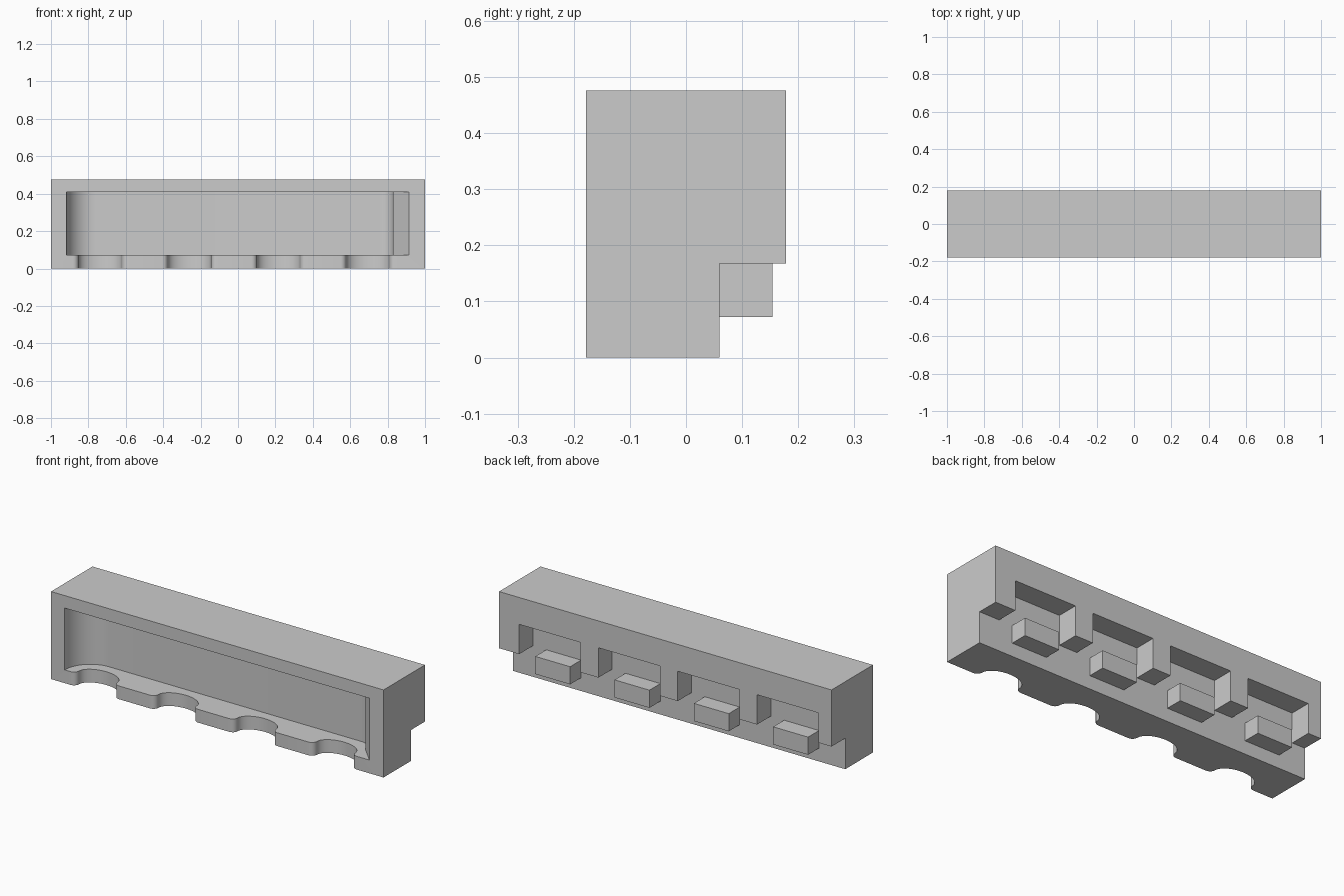
import bpy, math
from math import sin, cos, pi

cube = bpy.data.objects.get("Cube")
if cube:
    bpy.data.objects.remove(cube, do_unlink=True)

grey = bpy.data.materials.new("plain_grey")
grey.use_nodes = True
tone = (0.6, 0.6, 0.6, 1)
grey.diffuse_color = tone
grey.node_tree.nodes["Principled BSDF"].inputs["Base Color"].default_value = tone

FRONT, BACK, STEP = -0.178, 0.178, 0.06
TOP, SHELF, FLOOR = 0.476, 0.168, 0.072
CENTRES = [-0.737 + 0.477 * i for i in range(4)]


def prism(name, points, low, high, axis="z"):
    """Extrude an outline: (x, y) along z, or (y, z) along x."""
    place = (lambda p, t: (*p, t)) if axis == "z" else (lambda p, t: (t, *p))
    n = len(points)
    verts = [place(p, t) for t in (low, high) for p in points]
    faces = [list(range(n))[::-1], list(range(n, 2 * n))]
    faces += [(i, (i + 1) % n, n + (i + 1) % n, n + i) for i in range(n)]
    mesh = bpy.data.meshes.new(name)
    mesh.from_pydata(verts, [], faces)
    mesh.materials.append(grey)
    obj = bpy.data.objects.new(name, mesh)
    bpy.context.collection.objects.link(obj)
    return obj


def box(name, x0, x1, y0, y1, z0, z1):
    return prism(name, [(x0, y0), (x1, y0), (x1, y1), (x0, y1)], z0, z1)


def arc(cx, cy, rx, ry, start, end, steps):
    angles = [math.radians(start + (end - start) * i / steps) for i in range(steps + 1)]
    return [(cx + rx * cos(a), cy + ry * sin(a)) for a in angles]


def cut(target, cutter):
    mod = target.modifiers.new("cut", "BOOLEAN")
    mod.operation, mod.solver, mod.object = "DIFFERENCE", "EXACT", cutter
    bpy.context.view_layer.objects.active = target
    bpy.ops.object.modifier_apply(modifier=mod.name)
    bpy.data.objects.remove(cutter, do_unlink=True)


# Main bar, stepped in along the lower back
body = prism("body", [(FRONT, 0), (STEP, 0), (STEP, SHELF), (BACK, SHELF),
                      (BACK, TOP), (FRONT, TOP)], -1, 1, "x")

# Long front recess: round left end, small round and chamfer at the right end
outside = FRONT - 0.05
deep = FRONT + 0.155
outline = [(-0.918, outside), (0.915, outside), (0.915, FRONT), (0.83, FRONT + 0.088)]
outline += arc(0.76, deep - 0.067, 0.07, 0.067, 0, 90, 8)[1:]
outline += arc(-0.76, FRONT, 0.158, 0.155, 90, 180, 16)
cut(body, prism("recess_cutter", outline, FLOOR, 0.408))

# Scallops with rounded lips in the front ledge
for c in CENTRES:
    lip = 0.03
    left = arc(c - 0.145, FRONT + lip, lip, lip, -90, 0, 6)
    right = arc(c + 0.145, FRONT + lip, lip, lip, 180, 270, 6)
    bowl = arc(c, FRONT + lip, 0.115, 0.07, 180, 0, 20)[1:-1]
    edge = [(c - 0.145, outside)] + left + bowl + right + [(c + 0.145, outside)]
    cut(body, prism("scallop_cutter", edge[::-1], -0.05, FLOOR + 0.02))

# Back pockets, open below, each with a peg under it
for i, c in enumerate(CENTRES):
    cut(body, box("pocket_cutter", c - 0.185, c + 0.185, STEP, BACK + 0.05, 0.1, 0.33))
    box(f"peg_{i + 1}", c - 0.105, c + 0.105, STEP - 0.01, 0.154, 0.072, SHELF)

bpy.ops.object.select_all(action="DESELECT")
body.select_set(True)
bpy.context.view_layer.objects.active = body
bpy.ops.object.shade_smooth_by_angle(angle=math.radians(30))
